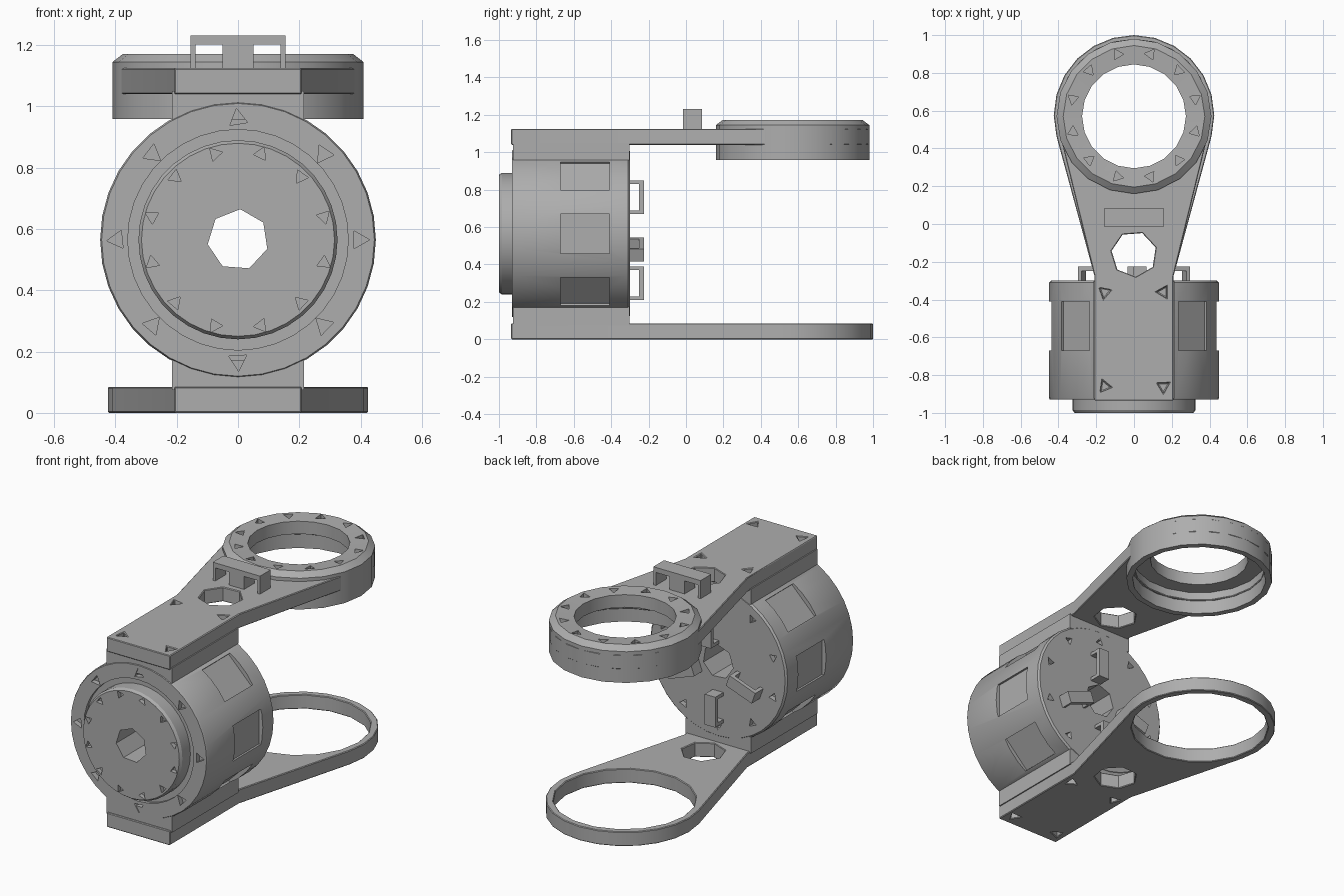
import bpy, bmesh, math
from math import cos, sin, radians, tau
from mathutils import Matrix, Vector

cube = bpy.data.objects.get("Cube")
if cube:
    bpy.data.objects.remove(cube, do_unlink=True)

grey = bpy.data.materials.new("plain grey")
grey.use_nodes = True
COLOUR = (0.42, 0.42, 0.42, 1)
grey.diffuse_color = COLOUR
grey.node_tree.nodes["Principled BSDF"].inputs["Base Color"].default_value = COLOUR

DRUM_Z = 0.565
RING_Y = 0.575
# Local z of the drum frame points to the back
DRUM = Matrix.Translation((0, 0, DRUM_Z)) @ Matrix.Rotation(-math.pi / 2, 4, 'X')


def finish(name, bm, matrix=Matrix()):
    bmesh.ops.recalc_face_normals(bm, faces=bm.faces)
    bm.transform(matrix)
    mesh = bpy.data.meshes.new(name)
    bm.to_mesh(mesh)
    bm.free()
    obj = bpy.data.objects.new(name, mesh)
    bpy.context.collection.objects.link(obj)
    mesh.materials.append(grey)
    return obj


def add_prism(bm, points, z0, z1, matrix=Matrix()):
    low = [bm.verts.new(matrix @ Vector((x, y, z0))) for x, y in points]
    high = [bm.verts.new(matrix @ Vector((x, y, z1))) for x, y in points]
    bm.faces.new(low[::-1])
    bm.faces.new(high)
    n = len(points)
    for i in range(n):
        j = (i + 1) % n
        bm.faces.new((low[i], low[j], high[j], high[i]))


def add_box(bm, x, y, z, matrix=Matrix()):
    add_prism(bm, [(x[0], y[0]), (x[1], y[0]), (x[1], y[1]), (x[0], y[1])], *z, matrix)


def ngon(sides, radius, cx=0, cy=0, turn=0.0):
    return [(cx + radius * cos(turn + tau * i / sides),
             cy + radius * sin(turn + tau * i / sides)) for i in range(sides)]


def lathe(name, profile, steps, matrix):
    bm = bmesh.new()
    verts = [bm.verts.new((r, 0, z)) for r, z in profile]
    edges = [bm.edges.new((a, b)) for a, b in zip(verts, verts[1:] + verts[:1])]
    bmesh.ops.spin(bm, geom=verts + edges, axis=(0, 0, 1), cent=(0, 0, 0),
                   angle=tau, steps=steps, use_duplicate=False)
    bmesh.ops.remove_doubles(bm, verts=bm.verts, dist=0.0005)
    return finish(name, bm, matrix)


def cut(obj, bm, matrix=Matrix()):
    cutter = finish("cutter", bm, matrix)
    cutter.hide_render = True
    mod = obj.modifiers.new("cut", 'BOOLEAN')
    mod.operation, mod.solver, mod.object = 'DIFFERENCE', 'EXACT', cutter
    bpy.context.view_layer.objects.active = obj
    bpy.ops.object.modifier_apply(modifier=mod.name)
    bpy.data.objects.remove(cutter, do_unlink=True)


def screw_ring(bm, count, radius, size, z0, z1, cy=0):
    for i in range(count):
        a = tau * (i + 0.5 * (count % 8 != 0)) / count
        add_prism(bm, ngon(3, size, radius * cos(a), cy + radius * sin(a), a * 2.3), z0, z1)


def bridge(name, length, width, height, bar, post, middle, matrix):
    # Raised loop: a flat bar on end posts, with an optional middle post
    bm = bmesh.new()
    h, w = length / 2, width / 2
    add_box(bm, (-h, h), (-w, w), (height - bar, height), matrix)
    for x in (-h, h - post):
        add_box(bm, (x, x + post), (-w, w), (-0.01, height - bar), matrix)
    if middle:
        add_box(bm, (-middle, middle), (-w, w), (-0.01, height - bar), matrix)
    return finish(name, bm)


# Motor drum with a stepped front boss
drum = lathe("motor_drum", [(0, -1), (0.315, -1), (0.325, -0.985), (0.325, -0.91),
                            (0.36, -0.91), (0.36, -0.93), (0.445, -0.93), (0.45, -0.92),
                            (0.45, -0.31), (0.44, -0.3), (0, -0.3)], 36, DRUM)

# Shaft hole and screw notches in the drum
bm = bmesh.new()
add_prism(bm, ngon(7, 0.1, turn=0.3), -1.1, -0.2)
screw_ring(bm, 8, 0.395, 0.034, -0.95, -0.9)
screw_ring(bm, 12, 0.29, 0.025, -1.05, -0.975)
screw_ring(bm, 10, 0.38, 0.028, -0.33, -0.25)
cut(drum, bm, DRUM)

# Recessed side windows
bm = bmesh.new()
for side in (0, 180):
    for tilt in (-45, 0, 45):
        turn = Matrix.Rotation(radians(side + tilt), 4, 'Z')
        add_box(bm, (0.424, 0.6), (-0.105, 0.105), (-0.67, -0.41), turn)
cut(drum, bm, DRUM)

# Blocks joining the drum to the two arms
for name, z0, z1 in (("lower_block", 0.075, 0.172), ("upper_block", 0.958, 1.05)):
    bm = bmesh.new()
    add_box(bm, (-0.215, 0.215), (-0.925, -0.302), (z0, z1))
    finish(name, bm)


def arm(name, z0, z1, radius, hole, hole_sides, screw_z):
    # Straight shank flaring into a round end
    arc = [(radius * cos(radians(a)), RING_Y + radius * sin(radians(a)))
           for a in range(-15, 196, 15)]
    shank = [(-0.208, -0.28), (-0.208, -0.935), (0.208, -0.935), (0.208, -0.28)]
    bm = bmesh.new()
    add_prism(bm, arc + shank, z0, z1)
    obj = finish(name, bm)
    bm = bmesh.new()
    add_prism(bm, ngon(hole_sides, hole, 0, RING_Y), z0 - 0.1, z1 + 0.1)
    add_prism(bm, ngon(7, 0.12, 0, -0.16, 0.3), z0 - 0.1, z1 + 0.1)
    for x in (-0.155, 0.155):
        for y in (-0.86, -0.36):
            add_prism(bm, ngon(3, 0.036, x, y, x * 9 + y), screw_z - 0.04, screw_z + 0.04)
    cut(obj, bm)
    bevel = obj.modifiers.new("edge", 'BEVEL')
    bevel.width, bevel.segments, bevel.angle_limit = 0.004, 1, radians(60)
    bpy.context.view_layer.objects.active = obj
    bpy.ops.object.modifier_apply(modifier=bevel.name)
    return obj


arm("lower_arm", 0, 0.085, 0.425, 0.385, 18, 0)
arm("upper_arm", 1.04, 1.125, 0.405, 0.37, 18, 1.125)

# Counterbored collar at the end of the upper arm
collar = lathe("upper_collar", [(0.275, 1.09), (0.275, 1.165), (0.375, 1.172), (0.41, 1.145),
                                (0.41, 0.96), (0.375, 0.96), (0.375, 1.09)], 20,
               Matrix.Translation((0, RING_Y - 0.005, 0)))
bm = bmesh.new()
screw_ring(bm, 12, 0.335, 0.032, 1.13, 1.25, RING_Y)
cut(collar, bm)

# Cable loops on the upper arm and on the back of the drum
bridge("arm_cable_loop", 0.31, 0.1, 0.11, 0.03, 0.017, 0.05,
       Matrix.Translation((0, 0.035, 1.122)))
for name, x, z, turn in (("top_cable_loop", 0.03, 0.76, 90), ("bottom_cable_loop", 0, 0.3, 90),
                         ("left_cable_loop", 0.2, 0.48, 20), ("right_cable_loop", -0.2, 0.48, -20)):
    place = (Matrix.Translation((x, -0.3, z)) @ Matrix.Rotation(-math.pi / 2, 4, 'X')
             @ Matrix.Rotation(radians(turn), 4, 'Z'))
    bridge(name, 0.18, 0.07, 0.075, 0.025, 0.02, 0, place)

# Smooth the round sides, keep the edges crisp
bpy.ops.object.select_all(action='DESELECT')
for obj in bpy.context.scene.objects:
    if obj.type == 'MESH':
        obj.select_set(True)
        bpy.context.view_layer.objects.active = obj
bpy.ops.object.shade_smooth_by_angle(angle=radians(30))
